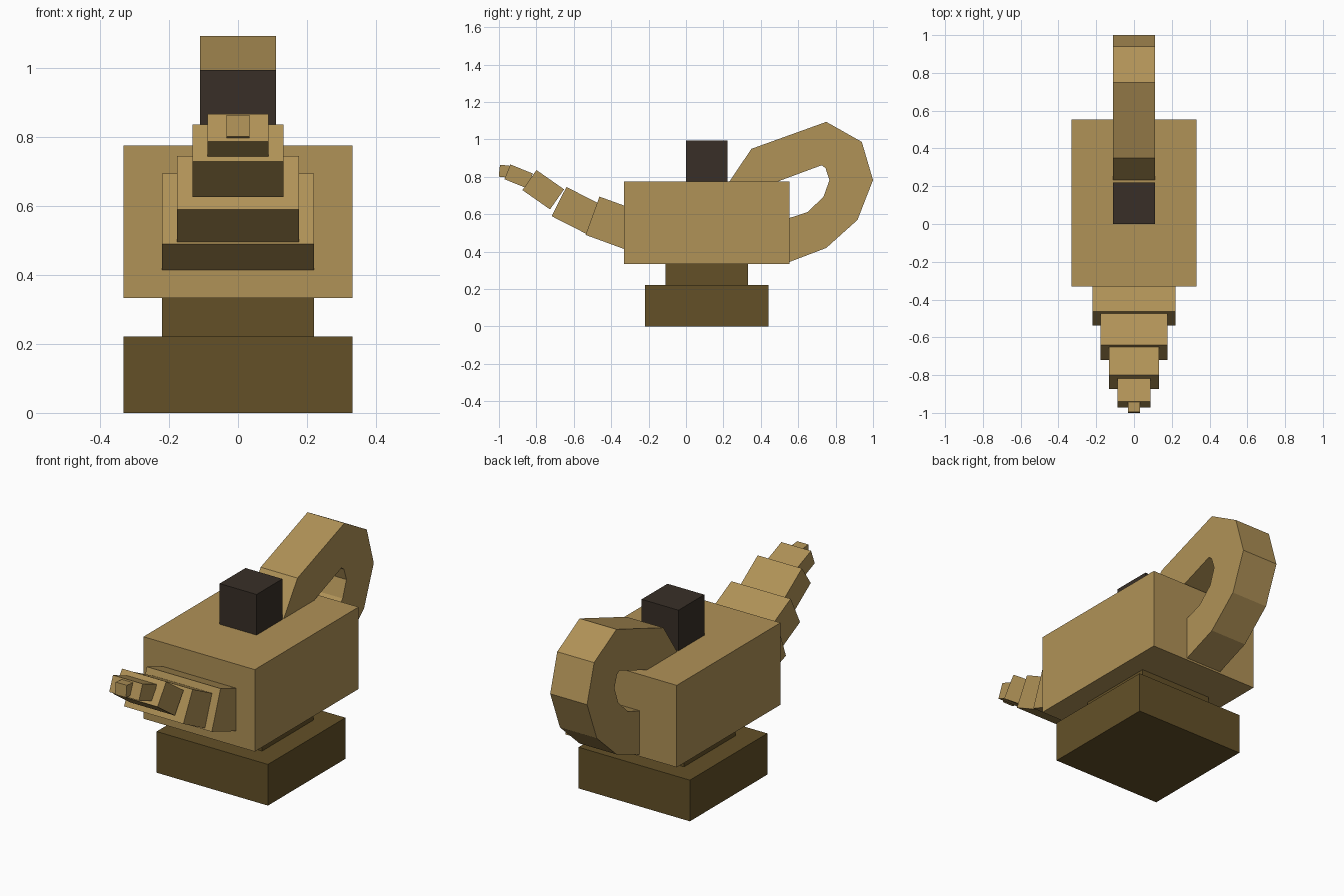
import bpy, bmesh, math
from mathutils import Matrix, Vector

cube = bpy.data.objects.get("Cube")
if cube:
    bpy.data.objects.remove(cube, do_unlink=True)


def material(name, rgb):
    lin = [((c / 255 + 0.055) / 1.055) ** 2.4 for c in rgb] + [1.0]
    m = bpy.data.materials.new(name)
    m.use_nodes = True
    m.diffuse_color = lin
    bsdf = next(n for n in m.node_tree.nodes if n.type == 'BSDF_PRINCIPLED')
    bsdf.inputs["Base Color"].default_value = lin
    return m


tan = material("tan", (176, 146, 87))
brown = material("dark brown", (99, 80, 39))
black = material("brown black", (56, 47, 39))


def finish(bm, name, mat):
    bmesh.ops.recalc_face_normals(bm, faces=bm.faces)
    me = bpy.data.meshes.new(name)
    bm.to_mesh(me)
    bm.free()
    me.materials.append(mat)
    obj = bpy.data.objects.new(name, me)
    bpy.context.collection.objects.link(obj)
    return obj


def box(name, mat, size, centre, tilt=0.0):
    bm = bmesh.new()
    m = (Matrix.Translation(centre) @ Matrix.Rotation(tilt, 4, 'X')
         @ Matrix.Diagonal((*size, 1)))
    bmesh.ops.create_cube(bm, size=1, matrix=m)
    return finish(bm, name, mat)


# Stacked blocks: foot, neck, body and lid knob
box("foot", brown, (0.664, 0.66, 0.222), (0, 0.111, 0.111))
box("neck", brown, (0.44, 0.44, 0.13), (0, 0.111, 0.28))
box("body", tan, (0.664, 0.884, 0.442), (0, 0.111, 0.555))
box("lid_knob", black, (0.22, 0.22, 0.23), (0, 0.111, 0.88))

# Spout: shrinking tilted blocks (front y, front z, width, height, length, degrees)
spout = [
    (-0.500, 0.592, 0.440, 0.218, 0.25, 20),
    (-0.679, 0.668, 0.354, 0.175, 0.22, 27),
    (-0.837, 0.783, 0.264, 0.131, 0.18, 35),
    (-0.955, 0.827, 0.177, 0.085, 0.13, 22),
    (-0.998, 0.833, 0.066, 0.064, 0.07, 6),
]
for i, (y, z, w, h, length, deg) in enumerate(spout, 1):
    a = math.radians(deg)
    back = Vector((0, math.cos(a), -math.sin(a)))
    box(f"spout_segment_{i}", tan, (w, length, h),
        Vector((0, y, z)) + back * length / 2, -a)

# Handle: side profile (y, z) extruded across x, ends sunk into the body
profile = [
    (0.22, 0.76), (0.232, 0.775), (0.35, 0.95), (0.75, 1.094), (0.94, 0.987),
    (1.0, 0.783), (0.917, 0.57), (0.75, 0.42), (0.553, 0.345), (0.53, 0.342),
    (0.53, 0.572), (0.553, 0.58), (0.65, 0.612), (0.735, 0.693),
    (0.767, 0.783), (0.746, 0.847), (0.725, 0.862), (0.49, 0.775),
    (0.45, 0.76),
]
bm = bmesh.new()
face = bm.faces.new([bm.verts.new((-0.11, y, z)) for y, z in profile])
side = bmesh.ops.extrude_face_region(bm, geom=[face])["geom"]
bmesh.ops.translate(bm, vec=(0.22, 0, 0),
                    verts=[v for v in side if isinstance(v, bmesh.types.BMVert)])
if not face.is_valid or len([f for f in bm.faces if len(f.verts) > 4]) < 2:
    bmesh.ops.holes_fill(bm, edges=[e for e in bm.edges if e.is_boundary], sides=0)
finish(bm, "handle", tan)
